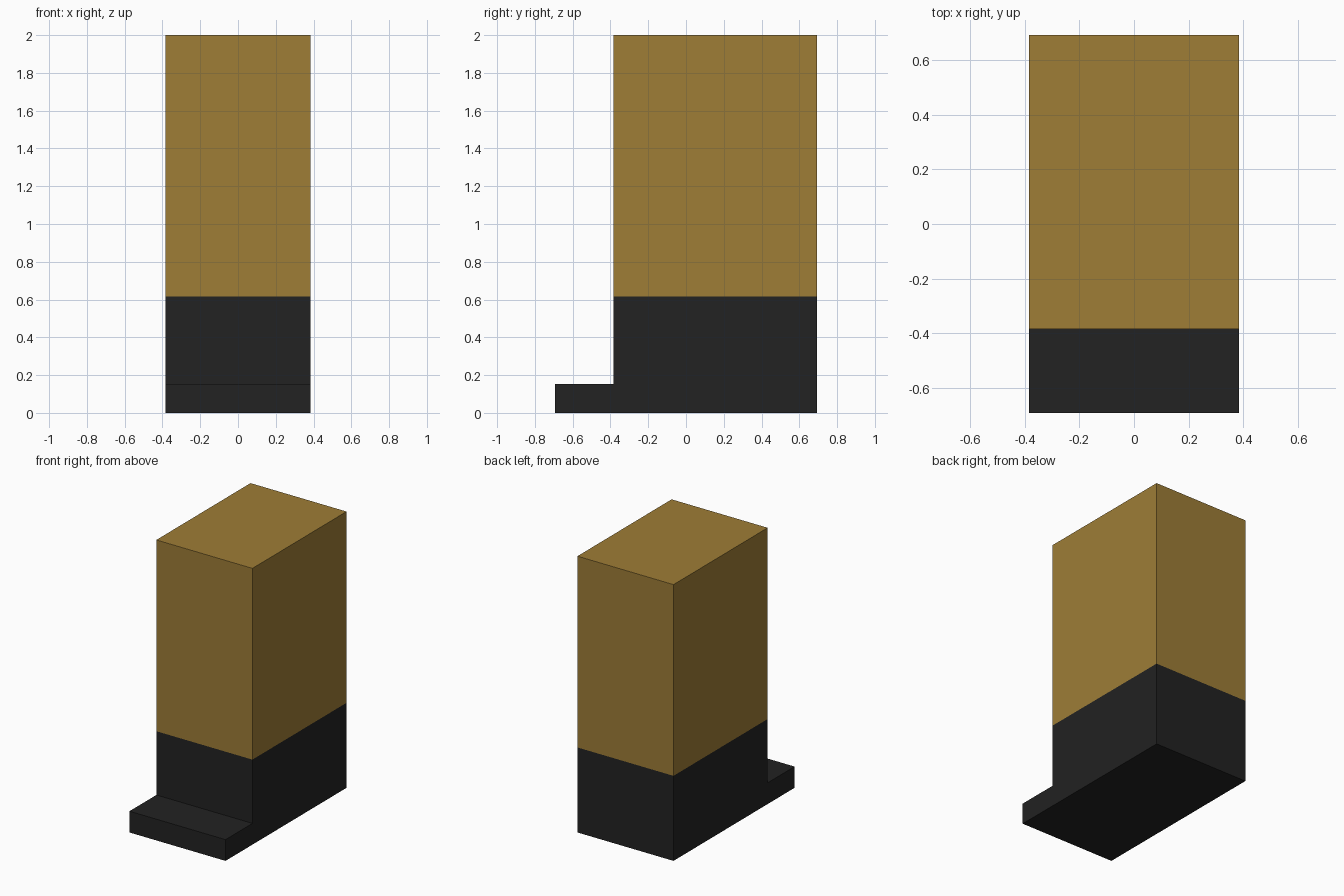
import bpy, bmesh

if "Cube" in bpy.data.objects:
    bpy.data.objects.remove(bpy.data.objects["Cube"])

U = 2 / 13            # block unit: 5 wide, 9 deep, 13 tall
SPLIT = 4 * U         # height where the colour changes


def material(name, rgb):
    m = bpy.data.materials.new(name)
    m.diffuse_color = (*rgb, 1)
    m.use_nodes = True
    m.node_tree.nodes["Principled BSDF"].inputs["Base Color"].default_value = m.diffuse_color
    return m


# Side profile (y, z) in block units: boot with a low toe and a tall shaft
profile = [(-4.5, 0), (4.5, 0), (4.5, 13), (-2.5, 13), (-2.5, 1), (-4.5, 1)]

bm = bmesh.new()
base = bm.faces.new([bm.verts.new((-2.5 * U, y * U, z * U)) for y, z in profile])
ext = bmesh.ops.extrude_face_region(bm, geom=[base])
bmesh.ops.translate(bm, vec=(5 * U, 0, 0),
                    verts=[v for v in ext["geom"] if isinstance(v, bmesh.types.BMVert)])

# Cut a clean ring at the colour boundary
bmesh.ops.bisect_plane(bm, geom=bm.verts[:] + bm.edges[:] + bm.faces[:],
                       plane_co=(0, 0, SPLIT), plane_no=(0, 0, 1))
bmesh.ops.recalc_face_normals(bm, faces=bm.faces[:])

# Dark below the boundary, tan above
for f in bm.faces:
    f.material_index = int(max(v.co.z for v in f.verts) > SPLIT + 0.001)

mesh = bpy.data.meshes.new("boot_leg")
bm.to_mesh(mesh)
bm.free()
mesh.materials.append(material("dark grey", (0.016, 0.016, 0.016)))
mesh.materials.append(material("tan", (0.342, 0.205, 0.037)))
bpy.context.collection.objects.link(bpy.data.objects.new("boot_leg", mesh))
